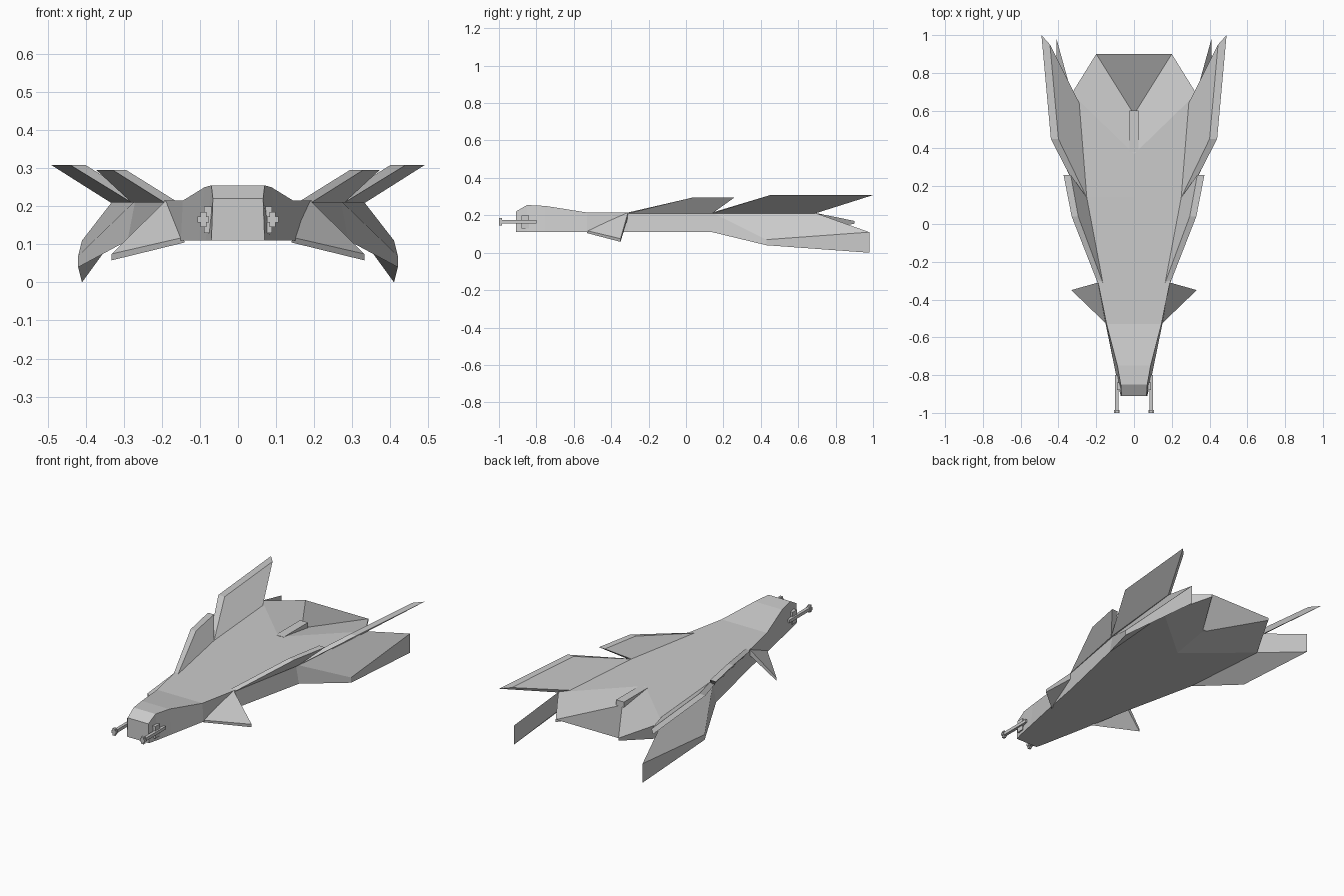
import bpy, bmesh


def loft(name, rings, mirror=True):
    """Skin closed rings of points, cap both ends, optionally mirror across x."""
    bm = bmesh.new()
    rows = [[bm.verts.new(p) for p in ring] for ring in rings]
    n = len(rows[0])
    for a, b in zip(rows, rows[1:]):
        for i in range(n):
            j = (i + 1) % n
            bm.faces.new((a[i], a[j], b[j], b[i]))
    bm.faces.new(rows[0])
    bm.faces.new(rows[-1])
    bmesh.ops.recalc_face_normals(bm, faces=bm.faces)
    mesh = bpy.data.meshes.new(name)
    bm.to_mesh(mesh)
    bm.free()
    ob = bpy.data.objects.new(name, mesh)
    bpy.context.collection.objects.link(ob)
    if mirror:
        ob.modifiers.new("Mirror", 'MIRROR')
    return ob


def box(name, x, y, z, mirror=True):
    """Box from (min, max) ranges."""
    ring = lambda v: [(x[0], v, z[0]), (x[1], v, z[0]), (x[1], v, z[1]), (x[0], v, z[1])]
    return loft(name, [ring(y[0]), ring(y[1])], mirror)


def full_ring(tc, te, be, bc):
    """Symmetric ring from top centre, top edge, bottom edge, bottom centre."""
    flip = lambda p: (-p[0], p[1], p[2])
    return [tc, te, be, bc, flip(be), flip(te)]


# fuselage: straight stations, then the V fold and the two tail points
stations = [(-0.91, 0.066, 0.22, 0.07), (-0.85, 0.07, 0.255, 0.085),
            (-0.75, 0.088, 0.25, 0.105), (-0.53, 0.145, 0.215, 0.15),
            (-0.31, 0.19, 0.215, 0.19), (0.14, 0.27, 0.215, 0.29)]
rings = [full_ring((0, y, zt), (xt, y, zt), (xb, y, 0.11), (0, y, 0.11))
         for y, xt, zt, xb in stations]
rings.append(full_ring((0, 0.37, 0.215), (0.33, 0.69, 0.213), (0.33, 0.65, 0.11), (0, 0.37, 0.11)))
rings.append(full_ring((0, 0.58, 0.185), (0.2, 0.9, 0.17), (0.2, 0.9, 0.155), (0, 0.58, 0.15)))
loft("fuselage", rings, mirror=False)

# raised fairing in the tail notch
box("tail_fairing", (-0.025, 0.025), (0.38, 0.6), (0.15, 0.216), mirror=False)

# swept lower wings
loft("lower_wing", [
    [(0.27, 0.14, 0.215), (0.42, 0.43, 0.07), (0.42, 0.43, 0.04), (0.29, 0.14, 0.11)],
    [(0.33, 0.69, 0.213), (0.41, 0.98, 0.11), (0.41, 0.98, 0), (0.33, 0.65, 0.11)]])

# large upper wings: inner face to outer face
loft("upper_wing", [
    [(0.25, 0.14, 0.215), (0.40, 0.45, 0.308), (0.445, 0.95, 0.308), (0.29, 0.64, 0.215)],
    [(0.28, 0.14, 0.21), (0.44, 0.45, 0.308), (0.49, 1.0, 0.308), (0.335, 0.69, 0.21)]])

# small upper fins
loft("upper_fin", [
    [(0.165, -0.31, 0.215), (0.295, 0.04, 0.296), (0.335, 0.26, 0.296), (0.25, 0.14, 0.215)],
    [(0.193, -0.31, 0.21), (0.33, 0.04, 0.296), (0.373, 0.26, 0.296), (0.28, 0.14, 0.21)]])

# drooping front canards
loft("canard", [
    [(0.19, -0.31, 0.215), (0.332, -0.35, 0.075), (0.145, -0.53, 0.118)],
    [(0.175, -0.31, 0.19), (0.332, -0.35, 0.058), (0.14, -0.53, 0.105)]])

# nose guns: barrel with a cross-shaped muzzle
box("gun_barrel", (0.082, 0.1), (-0.985, -0.8), (0.156, 0.174))
box("gun_muzzle_wide", (0.076, 0.106), (-1.0, -0.985), (0.157, 0.173))
box("gun_muzzle_tall", (0.083, 0.099), (-1.0, -0.985), (0.145, 0.185))
# mounting plates at the nose sides
box("gun_mount", (0.065, 0.09), (-0.88, -0.84), (0.13, 0.2))
